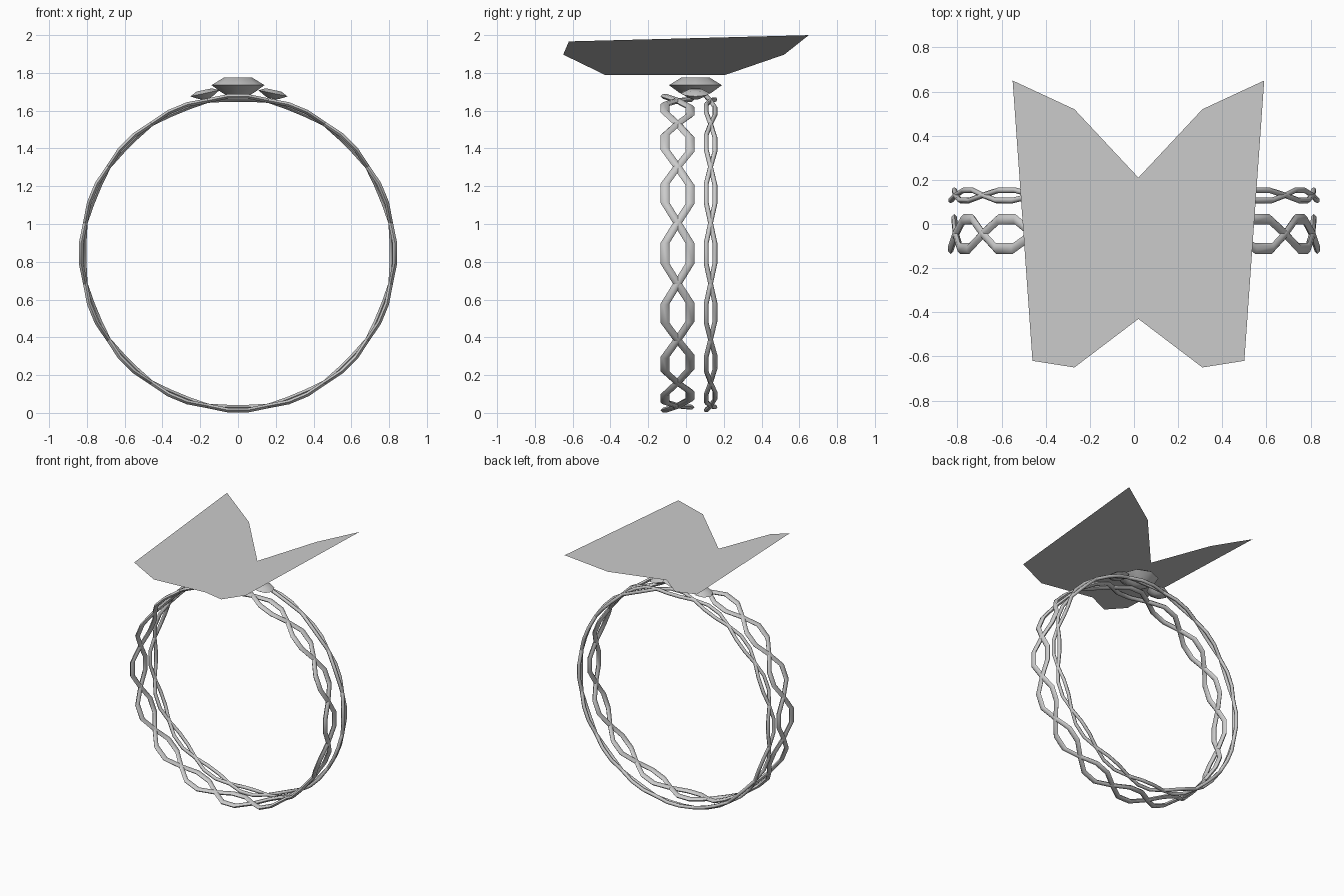
import bpy, bmesh, math
from mathutils import Matrix, Vector

if "Cube" in bpy.data.objects:
    bpy.data.objects.remove(bpy.data.objects["Cube"])

CENTRE_Z = 0.845
RING_R = 0.824


def finish(name, bm, angle=None):
    bmesh.ops.recalc_face_normals(bm, faces=bm.faces)
    me = bpy.data.meshes.new(name)
    bm.to_mesh(me)
    bm.free()
    ob = bpy.data.objects.new(name, me)
    bpy.context.collection.objects.link(ob)
    if angle:
        bpy.ops.object.select_all(action='DESELECT')
        bpy.context.view_layer.objects.active = ob
        ob.select_set(True)
        bpy.ops.object.shade_smooth_by_angle(angle=math.radians(angle))
    return ob


def bridge(bm, loops, closed):
    n = len(loops[0])
    for i in range(len(loops) if closed else len(loops) - 1):
        a, b = loops[i], loops[(i + 1) % len(loops)]
        for j in range(n):
            bm.faces.new((a[j], a[(j + 1) % n], b[(j + 1) % n], b[j]))


# One closed strand weaving from side to side around the ring
def strand(name, y0, swing, half_w, half_t, sign, lean=0.008, steps=48, sides=6):
    bm = bmesh.new()
    pattern = (0, 1, 1, 0, -1, -1)
    loops = []
    for i in range(steps):
        t = 2 * math.pi * (i - 1.5) / steps
        s = pattern[i % 6] * sign
        loop = []
        for k in range(sides):
            a = 2 * math.pi * k / sides
            r = RING_R - lean * s + half_t * math.sin(a)
            y = y0 + swing * s + half_w * math.cos(a)
            loop.append(bm.verts.new((r * math.cos(t), y, CENTRE_Z + r * math.sin(t))))
        loops.append(loop)
    bridge(bm, loops, True)
    return finish(name, bm, 65)


for tag, sign in (("a", 1), ("b", -1)):
    strand("wide_band_strand_" + tag, -0.045, 0.066, 0.024, 0.014, sign)
    strand("narrow_band_strand_" + tag, 0.13, 0.023, 0.013, 0.013, sign)


# Faceted stones: (radius, height) profile revolved with few sides
def stone(name, pos, tilt, size, height, sides=8):
    bm = bmesh.new()
    profile = ((0.04, -0.065), (0.085, -0.04), (0.14, 0.0), (0.075, 0.04))
    loops = []
    for r, z in profile:
        loops.append([bm.verts.new((r * size * math.cos(2 * math.pi * k / sides),
                                    r * size * math.sin(2 * math.pi * k / sides), z * height))
                      for k in range(sides)])
    bridge(bm, loops, False)
    bm.faces.new(loops[0])
    bm.faces.new(loops[-1])
    bm.transform(Matrix.Translation(Vector(pos)) @ Matrix.Rotation(tilt, 4, 'Y'))
    return finish(name, bm, 50)


stone("centre_stone", (0, 0.05, 1.735), 0, 1.0, 1.0)
for tag, s in (("left", -1), ("right", 1)):
    stone(tag + "_side_stone", (s * 0.18 + 0.005, 0.05, 1.692), s * math.radians(12), 0.56, 0.45)

# Butterfly sheet: two flat wings rising from a centre crease
columns = (  # offset at the rear edge, offset at the front edge, y of the four rows
    (0.0, 0.0, (-0.43, -0.07, 0.04, 0.21)),
    (0.29, 0.29, (-0.65, -0.07, 0.21, 0.52)),
    (0.48, 0.57, (-0.62, 0.02, 0.33, 0.65)),
)
bm = bmesh.new()
grid = {}
for c in range(-2, 3):
    lo, hi, ys = columns[abs(c)]
    for r, y in enumerate(ys):
        d = lo + (hi - lo) * (y - ys[0]) / (ys[-1] - ys[0])
        grid[c, r] = bm.verts.new((0.02 + math.copysign(d, c), y, 1.79 + 0.368 * d))
for c in range(-2, 2):
    for r in range(3):
        bm.faces.new((grid[c, r], grid[c + 1, r], grid[c + 1, r + 1], grid[c, r + 1]))
wings = finish("butterfly_wings", bm, 60)
# Even shading across the crease
wings.data.normals_split_custom_set_from_vertices([(0, 0, 1)] * len(wings.data.vertices))
